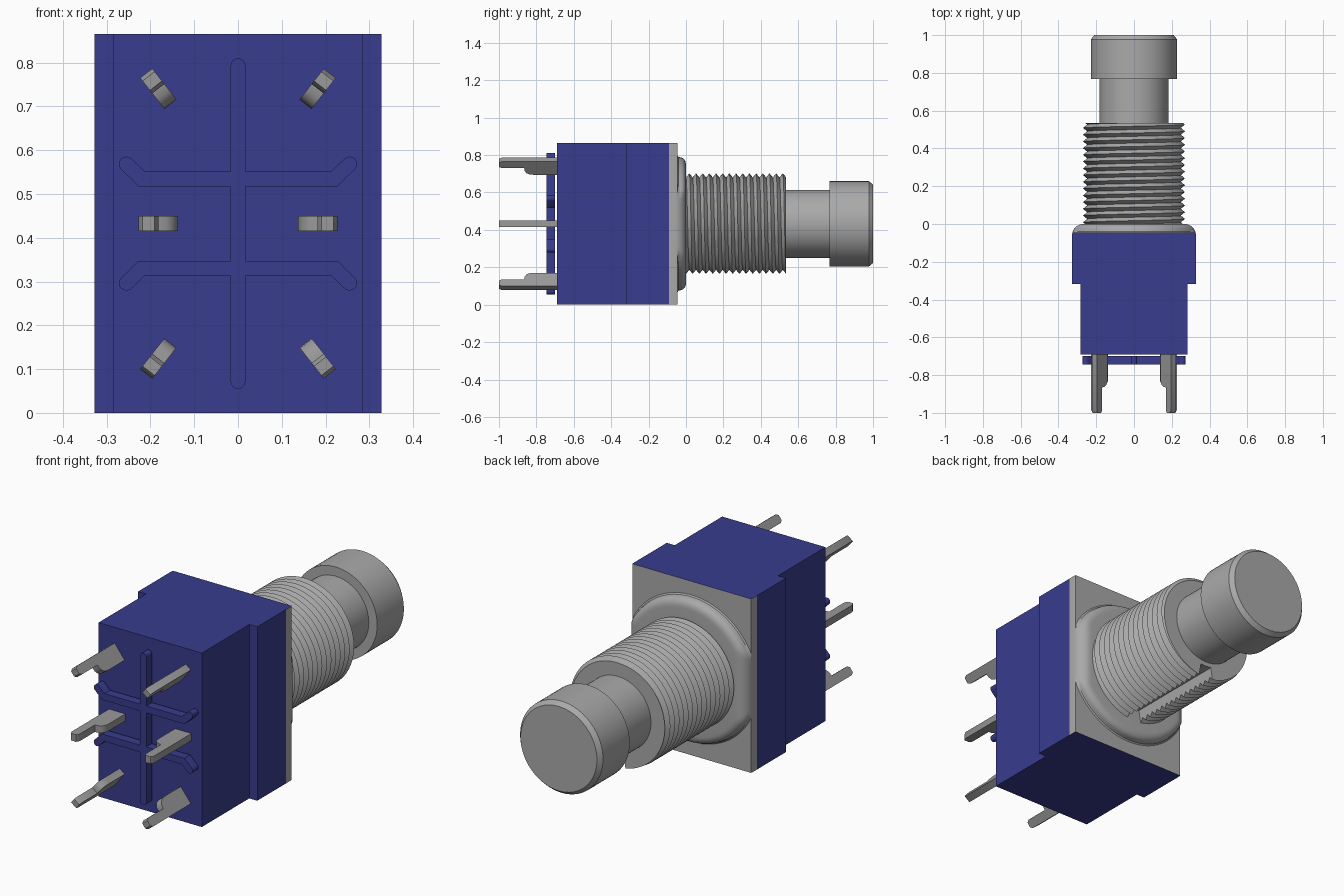
import bpy, bmesh, math
from mathutils import Vector, Matrix

if "Cube" in bpy.data.objects:
    bpy.data.objects.remove(bpy.data.objects["Cube"])

CZ = 0.4325            # height of the plunger axis


def material(name, rgb):
    m = bpy.data.materials.new(name)
    m.diffuse_color = (*rgb, 1)
    m.use_nodes = True
    m.node_tree.nodes["Principled BSDF"].inputs["Base Color"].default_value = m.diffuse_color
    return m


BLUE = material("blue plastic", (0.04, 0.045, 0.27))
STEEL = material("light metal", (0.40, 0.40, 0.40))
PIN = material("pin metal", (0.32, 0.32, 0.32))


def finish(name, bm, *mats, smooth=None):
    bmesh.ops.recalc_face_normals(bm, faces=bm.faces[:])
    me = bpy.data.meshes.new(name)
    bm.to_mesh(me)
    bm.free()
    for m in mats:
        me.materials.append(m)
    ob = bpy.data.objects.new(name, me)
    bpy.context.collection.objects.link(ob)
    if smooth:
        bpy.ops.object.select_all(action='DESELECT')
        ob.select_set(True)
        bpy.context.view_layer.objects.active = ob
        bpy.ops.object.shade_smooth_by_angle(angle=math.radians(smooth))
    return ob


def prism(pts, lo, hi, place):
    """Extrude a 2D outline; place(a, b, h) gives the 3D point."""
    bm = bmesh.new()
    ends = [[bm.verts.new(place(a, b, h)) for a, b in pts] for h in (lo, hi)]
    bm.faces.new(ends[0])
    bm.faces.new(ends[1])
    n = len(pts)
    for i in range(n):
        j = (i + 1) % n
        bm.faces.new((ends[0][i], ends[0][j], ends[1][j], ends[1][i]))
    return bm


def lathe(profile, n=64):
    """Revolve (radius, y) points about the plunger axis, with closed ends."""
    bm = bmesh.new()
    rings = [[bm.verts.new((r * math.cos(2 * math.pi * i / n), y,
                            CZ + r * math.sin(2 * math.pi * i / n)))
              for i in range(n)] for r, y in profile]
    for a, b in zip(rings, rings[1:]):
        for i in range(n):
            j = (i + 1) % n
            bm.faces.new((a[i], a[j], b[j], b[i]))
    bm.faces.new(rings[0])
    bm.faces.new(rings[-1])
    return bm


def mirrored(half):
    return half + [(-a, b) for a, b in reversed(half)]


def upright(a, b, h):
    return (a, b, h)


# Stepped housing
finish("housing", prism(mirrored([(0.284, -0.69), (0.284, -0.317),
                                  (0.328, -0.317), (0.328, -0.09)]),
                        0, 2 * CZ, upright), BLUE)


# Rounded side edge shared by the mounting plate and the collar
def side_limit(y):
    return 0.268 + math.sqrt(max(0, 0.06 ** 2 - max(0, y + 0.06) ** 2))


# Mounting plate, blue on its top and bottom edges
bm = prism(mirrored([(side_limit(y), y) for y in (-0.09, -0.06, -0.052, -0.045)]),
           0, 2 * CZ, upright)
bm.normal_update()
for f in bm.faces:
    f.material_index = 1 if abs(f.normal.z) > 0.9 else 0
finish("mounting_plate", bm, STEEL, BLUE, smooth=30)

# Domed collar, trimmed at the plate sides
collar = [(0.366, -0.046), (0.358, -0.04), (0.355, -0.03)]
collar += [(0.315 + 0.04 * math.cos(t), -0.03 + 0.03 * math.sin(t))
           for t in (math.radians(d) for d in range(15, 91, 15))]
bm = lathe(collar + [(0.25, 0.0)], 96)
for v in bm.verts:
    lim = side_limit(v.co.y)
    v.co.x = max(-lim, min(lim, v.co.x))
finish("collar", bm, STEEL, smooth=35)

# Threaded bushing: helical ridges with a keyway along the bottom
PITCH, LENGTH, R_OUT, R_IN, R_KEY = 0.0357, 0.535, 0.27, 0.248, 0.205
key = math.asin(0.04 / 0.26)
angles = [0, key * 0.98]
angles += [key + (2 * math.pi - 2 * key) * i / 64 for i in range(65)]
angles += [2 * math.pi - key * 0.98, 2 * math.pi]
bm = bmesh.new()
rows = []
for k in range(-1, int(2 * LENGTH / PITCH) + 5):
    row = []
    for t in angles:
        y = min(LENGTH, max(0, PITCH * (k / 2 - t / (2 * math.pi))))
        phase = (y / PITCH + t / (2 * math.pi)) % 1
        r = R_IN + (R_OUT - R_IN) * abs(2 * phase - 1)
        if min(t, 2 * math.pi - t) < key * 0.99:
            r = R_KEY
        row.append(bm.verts.new((r * math.sin(t), y, CZ - r * math.cos(t))))
    rows.append(row)
for a, b in zip(rows, rows[1:]):
    for i in range(len(angles) - 1):
        q = [a[i], a[i + 1], b[i + 1], b[i]]
        if max(v.co.y for v in q) - min(v.co.y for v in q) > 1e-6:
            bm.faces.new(q)
bmesh.ops.remove_doubles(bm, verts=bm.verts[:], dist=1e-5)
bmesh.ops.delete(bm, geom=[v for v in bm.verts if not v.link_faces], context='VERTS')
bmesh.ops.holes_fill(bm, edges=[e for e in bm.edges if e.is_boundary], sides=0)
finish("threaded_bushing", bm, STEEL, smooth=30)

# Plunger stem and push cap
finish("plunger_stem", lathe([(0.182, 0.5), (0.182, 0.78)]), STEEL, smooth=30)
finish("push_cap", lathe([(0.228, 0.768), (0.228, 0.978), (0.21, 1.0)]), STEEL, smooth=30)

# Terminal pins: long outer half, short rounded inner half
blade = [(-0.045, -0.68), (-0.045, -0.985), (-0.036, -1.0), (-0.009, -1.0),
         (0, -0.985), (0, -0.865), (0.018, -0.863), (0.034, -0.853),
         (0.043, -0.835), (0.045, -0.81), (0.045, -0.68)]
for sx in (-1, 1):
    for sz in (-1, 0, 1):
        # Unit direction pointing inward along the blade width
        ang = math.radians(52) * abs(sz)
        u = Vector((-sx * math.cos(ang), 0, -sz * math.sin(ang)))
        w = Vector((-u.z, 0, u.x))
        c = Vector((sx * 0.182, 0, CZ + sz * 0.308))
        bm = prism(blade, -0.0175, 0.0175,
                   lambda a, b, h: c + u * a + w * h + Vector((0, b, 0)))
        finish("terminal_pin", bm, PIN, smooth=35)


# Raised separator ribs on the front face
def rib(name, path, half=0.017):
    pts = [Vector(p) for p in path]
    dirs = [(b - a).normalized() for a, b in zip(pts, pts[1:])]
    perp = [Vector((-d.y, d.x)) for d in dirs]

    def cap(centre, normal):
        return [centre + Matrix.Rotation(-math.pi * i / 8, 2) @ normal * half
                for i in range(9)]

    joints = []
    for p, n0, n1 in zip(pts[1:-1], perp, perp[1:]):
        m = (n0 + n1).normalized()
        joints.append((p, m * half / m.dot(n0)))
    outline = [p + m for p, m in joints] + cap(pts[-1], perp[-1])
    outline += [p - m for p, m in reversed(joints)] + cap(pts[0], -perp[0])
    finish(name, prism(outline, -0.70, -0.745,
                       lambda a, b, h: (a, h, b)), BLUE, smooth=30)


rib("centre_rib", [(0, 0.072), (0, 0.793)])
for s in (-1, 1):
    z0, z1 = CZ + s * 0.102, CZ + s * 0.136
    rib("cross_rib", [(-0.255, z1), (-0.22, z0), (0.22, z0), (0.255, z1)])
